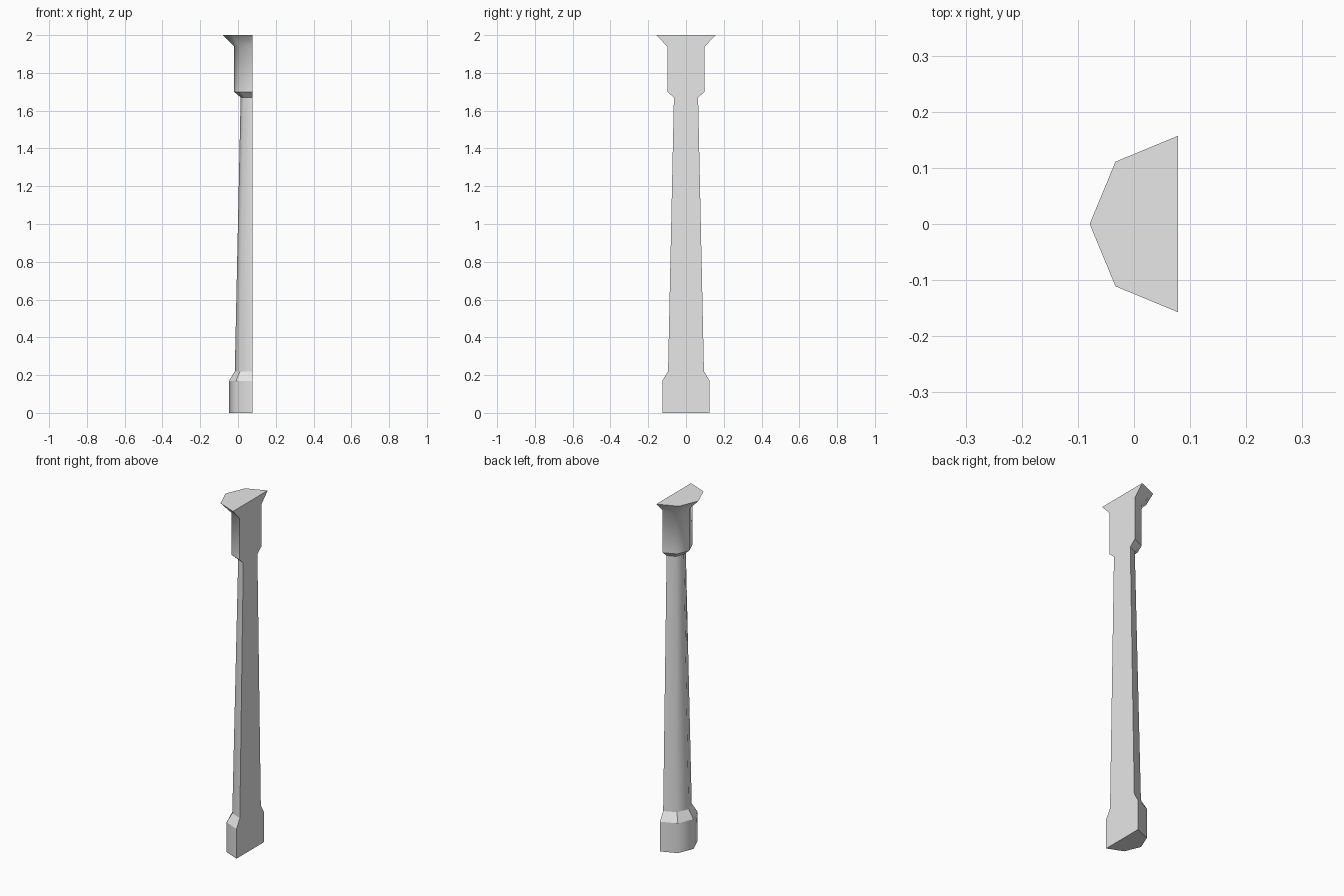
import bpy, bmesh
from math import pi, sin, cos

cube = bpy.data.objects.get("Cube")
if cube:
    bpy.data.objects.remove(cube, do_unlink=True)

# Single plain grey stone
stone = bpy.data.materials.new("plain_grey")
stone.use_nodes = True
grey = (0.8, 0.8, 0.8, 1)
stone.diffuse_color = grey
stone.node_tree.nodes["Principled BSDF"].inputs["Base Color"].default_value = grey

WALL_X = 0.078   # plane of the flat back
SIDES = 4        # half of an octagon

# (radius, height) of each ring, and whether the band above it is smooth
profile = [
    (0.125, 0.0, True),     # plinth
    (0.125, 0.17, False),   # base chamfer
    (0.095, 0.22, True),    # tapering shaft
    (0.064, 1.67, False),   # underside of capital
    (0.099, 1.70, True),    # capital block
    (0.099, 1.94, True),    # flared top
    (0.157, 2.0, False),
]

bm = bmesh.new()
rings = []
for radius, z, _ in profile:
    angles = [pi / 2 + pi * i / SIDES for i in range(SIDES + 1)]
    rings.append([bm.verts.new((WALL_X + radius * cos(a), radius * sin(a), z))
                  for a in angles])

# Faceted half-round side and flat wall side
for low, high, (_, _, smooth) in zip(rings, rings[1:], profile):
    for i in range(SIDES):
        face = bm.faces.new((low[i], low[i + 1], high[i + 1], high[i]))
        face.smooth = smooth
    bm.faces.new((low[-1], low[0], high[0], high[-1]))

# Top and bottom caps
bm.faces.new(rings[0])
bm.faces.new(rings[-1])
bmesh.ops.recalc_face_normals(bm, faces=bm.faces)

# Keep edges sharp wherever a smooth band meets a flat face
for edge in bm.edges:
    edge.smooth = all(f.smooth for f in edge.link_faces)

mesh = bpy.data.meshes.new("half_column")
bm.to_mesh(mesh)
bm.free()
mesh.materials.append(stone)
column = bpy.data.objects.new("half_column", mesh)
bpy.context.collection.objects.link(column)
